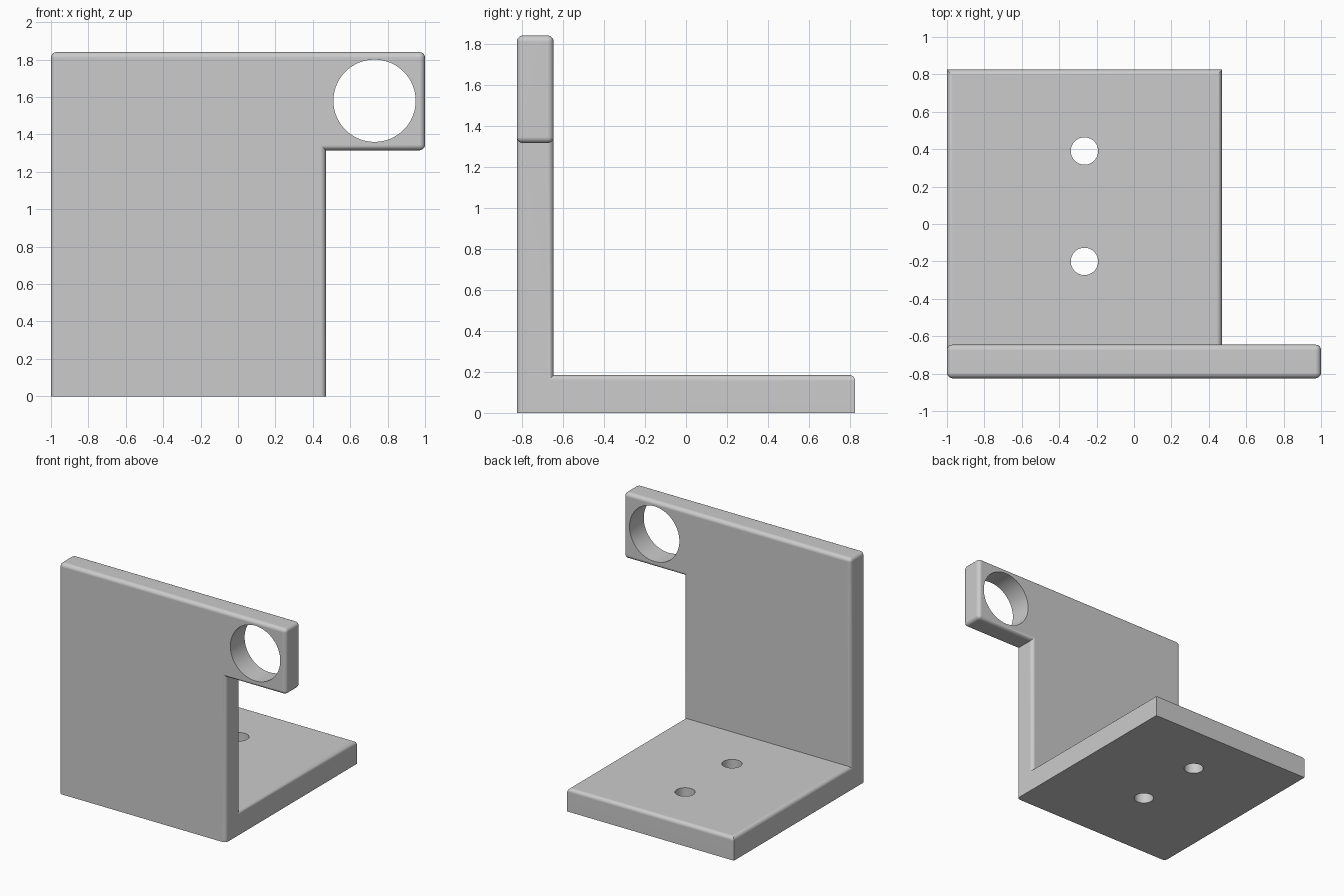
import bpy, bmesh
from math import radians, pi
from mathutils import Matrix

cube = bpy.data.objects.get("Cube")
if cube:
    bpy.data.objects.remove(cube, do_unlink=True)

LEFT, RIGHT, ARM_END = -1.0, 0.47, 1.0
FRONT, WALL_BACK, BACK = -0.825, -0.645, 0.825
BASE_TOP, ARM_BOTTOM, TOP = 0.185, 1.315, 1.84
RADIUS = 0.03

grey = bpy.data.materials.new("plain grey")
grey.use_nodes = True
grey.diffuse_color = (0.6, 0.6, 0.6, 1)
grey.node_tree.nodes["Principled BSDF"].inputs["Base Color"].default_value = (0.6, 0.6, 0.6, 1)


def extrude(bm, face, distance):
    """Extrude a face along y and return the far face."""
    result = bmesh.ops.extrude_face_region(bm, geom=[face])["geom"]
    verts = [g for g in result if isinstance(g, bmesh.types.BMVert)]
    bmesh.ops.translate(bm, verts=verts, vec=(0, distance, 0))
    return next(g for g in result if isinstance(g, bmesh.types.BMFace))


def prism(bm, outline, front, back):
    face = bm.faces.new([bm.verts.new((x, front, z)) for x, z in outline])
    extrude(bm, face, back - front)


def rounded(edge):
    """Outer edges are rounded, except underneath and at the base's back corners."""
    a, b = (v.co for v in edge.verts)
    if max(a.z, b.z) < 0.01 or min(a.y, b.y) > BACK - 0.01 and abs(a.z - b.z) > 0.01:
        return False
    return edge.calc_face_angle_signed() > 0.5


# Wall with side arm, and base plate, joined as one solid
bm = bmesh.new()
prism(bm, [(LEFT, BASE_TOP), (RIGHT, BASE_TOP), (RIGHT, ARM_BOTTOM),
           (ARM_END, ARM_BOTTOM), (ARM_END, TOP), (LEFT, TOP)], FRONT, WALL_BACK)
foot = bm.faces.new([bm.verts.new((x, FRONT, z)) for x, z in
                     [(LEFT, 0), (RIGHT, 0), (RIGHT, BASE_TOP), (LEFT, BASE_TOP)]])
extrude(bm, extrude(bm, foot, WALL_BACK - FRONT), BACK - WALL_BACK)
bmesh.ops.remove_doubles(bm, verts=bm.verts[:], dist=0.001)

# Drop the faces inside the joint, then merge coplanar faces
inner = [f for f in bm.faces
         if all(abs(v.co.z - BASE_TOP) < 0.001 and v.co.y < WALL_BACK + 0.001 for v in f.verts)
         or all(abs(v.co.y - WALL_BACK) < 0.001 and v.co.z < BASE_TOP + 0.001 for v in f.verts)]
bmesh.ops.delete(bm, geom=inner, context='FACES')
bmesh.ops.recalc_face_normals(bm, faces=bm.faces[:])
bmesh.ops.dissolve_limit(bm, angle_limit=radians(1), verts=bm.verts[:], edges=bm.edges[:])

# Rounded outer edges
bmesh.ops.bevel(bm, geom=[e for e in bm.edges if rounded(e)], offset=RADIUS,
                offset_type='OFFSET', segments=5, profile=0.5, affect='EDGES')
mesh = bpy.data.meshes.new("bracket")
bm.to_mesh(mesh)
bm.free()
mesh.materials.append(grey)
bracket = bpy.data.objects.new("bracket", mesh)
bpy.context.collection.objects.link(bracket)
bpy.context.view_layer.objects.active = bracket
bracket.select_set(True)


def drill(name, centre, radius, axis):
    """Cut a round through hole."""
    cutter_bm = bmesh.new()
    turn = Matrix.Rotation(pi / 2, 4, 'X') if axis == 'Y' else Matrix()
    bmesh.ops.create_cone(cutter_bm, cap_ends=True, segments=64, radius1=radius, radius2=radius,
                          depth=0.5, matrix=Matrix.Translation(centre) @ turn)
    cutter_mesh = bpy.data.meshes.new(name)
    cutter_bm.to_mesh(cutter_mesh)
    cutter_bm.free()
    cutter_mesh.materials.append(grey)
    cutter = bpy.data.objects.new(name, cutter_mesh)
    cutter.hide_render = True
    bpy.context.collection.objects.link(cutter)
    cut = bracket.modifiers.new(name, 'BOOLEAN')
    cut.operation, cut.solver, cut.object = 'DIFFERENCE', 'EXACT', cutter
    bpy.ops.object.modifier_apply(modifier=cut.name)
    bpy.data.objects.remove(cutter, do_unlink=True)


# Large hole in the arm and two screw holes in the base
drill("arm_hole", (0.73, -0.735, 1.58), 0.22, 'Y')
for y in (-0.2, 0.39):
    drill("screw_hole", (-0.265, y, 0.09), 0.073, 'Z')

# Smooth rounded edges with flat main faces
bpy.ops.object.shade_smooth_by_angle(angle=radians(30))
normals = bracket.modifiers.new("even_shading", 'WEIGHTED_NORMAL')
normals.keep_sharp = True
